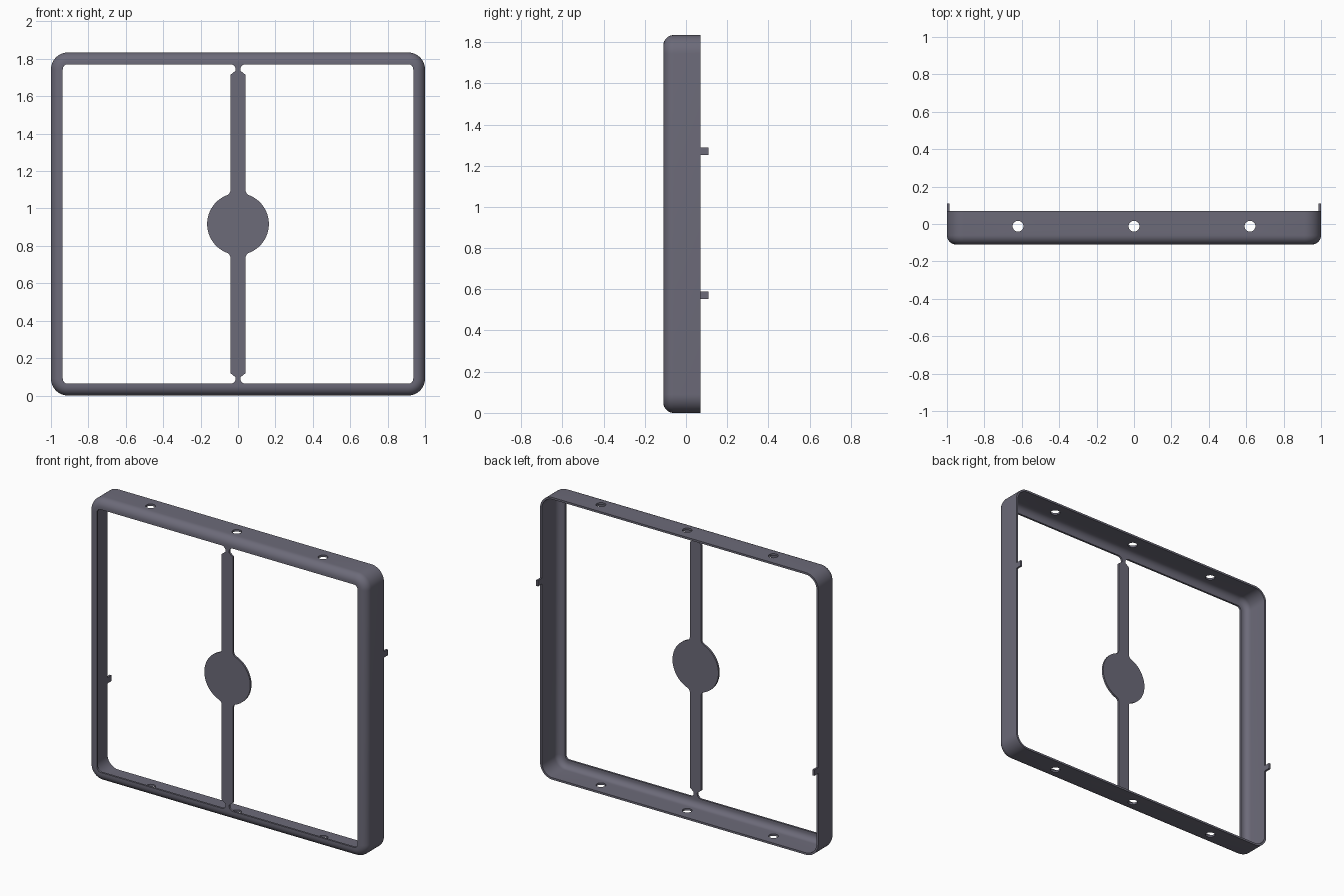
import bpy, bmesh, math
from mathutils import Matrix, Vector

if "Cube" in bpy.data.objects:
    bpy.data.objects.remove(bpy.data.objects["Cube"])

HX, HZ = 1.0, 0.917          # half width and half height
FRONT, BACK = -0.11, 0.07    # depth of the frame
T = 0.013                    # sheet thickness
LIP = 0.063                  # width of the front flange
CORNER, ROLL = 0.09, 0.05    # corner radius, front edge radius

mat = bpy.data.materials.new("slate grey")
mat.use_nodes = True
colour = (0.15, 0.145, 0.19, 1)
mat.diffuse_color = colour
mat.node_tree.nodes["Principled BSDF"].inputs["Base Color"].default_value = colour


def arc(cx, cy, r, a0, a1, n):
    """Points on an arc, angles in degrees."""
    angles = [math.radians(a0 + (a1 - a0) * i / n) for i in range(n + 1)]
    return [(cx + r * math.cos(a), cy + r * math.sin(a)) for a in angles]


def add_object(name, bm):
    bmesh.ops.recalc_face_normals(bm, faces=bm.faces)
    mesh = bpy.data.meshes.new(name)
    bm.to_mesh(mesh)
    bm.free()
    obj = bpy.data.objects.new(name, mesh)
    bpy.context.collection.objects.link(obj)
    obj.data.materials.append(mat)
    return obj


def activate(obj):
    bpy.ops.object.select_all(action='DESELECT')
    obj.select_set(True)
    bpy.context.view_layer.objects.active = obj


def smooth(obj):
    activate(obj)
    bpy.ops.object.shade_smooth_by_angle(angle=math.radians(35))


def rounded_rect(inset):
    """Rounded rectangle in x and z, inset from the outside."""
    r = CORNER - inset
    points = []
    for a, sx, sz in ((0, 1, 1), (90, -1, 1), (180, -1, -1), (270, 1, -1)):
        points += arc(sx * (HX - CORNER), sz * (HZ - CORNER), r, a, a + 90, 10)
    return points


# Frame: a thin L section with a rolled front edge, swept round the rectangle
section = [(0, BACK)] + arc(ROLL, FRONT + ROLL, ROLL, 180, 270, 8)
section += [(LIP, FRONT), (LIP, FRONT + T)]
section += arc(ROLL, FRONT + ROLL, ROLL - T, 270, 180, 8) + [(T, BACK)]
bm = bmesh.new()
loops = [[bm.verts.new((x, y, z + HZ)) for x, z in rounded_rect(d)] for d, y in section]
for i, a in enumerate(loops):
    b = loops[(i + 1) % len(loops)]
    for j in range(len(a)):
        k = (j + 1) % len(a)
        bm.faces.new((a[j], a[k], b[k], b[j]))
frame = add_object("frame", bm)

# Screw holes through the top and bottom walls
bm = bmesh.new()
for x in (-0.62, 0, 0.62):
    bmesh.ops.create_cone(bm, cap_ends=True, segments=32, radius1=0.029, radius2=0.029,
                          depth=2.2, matrix=Matrix.Translation((x, -0.012, HZ)))
cutter = add_object("hole_cutter", bm)
cutter.hide_render = True
cut = frame.modifiers.new("holes", 'BOOLEAN')
cut.operation = 'DIFFERENCE'
cut.solver = 'EXACT'
cut.object = cutter
activate(frame)
bpy.ops.object.modifier_apply(modifier=cut.name)
bpy.data.objects.remove(cutter)
smooth(frame)

# Centre bar: disc, filleted arms and narrow flared necks, one quarter mirrored
DISC, ARM, NECK, FIL = 0.165, 0.04, 0.0125, 0.03
fz = math.sqrt((DISC + FIL) ** 2 - (ARM + FIL) ** 2)
tangent = math.degrees(math.atan2(fz, ARM + FIL))
top = HZ - LIP
quarter = arc(0, 0, DISC, 0, tangent, 16)
quarter += arc(ARM + FIL, fz, FIL, 180 + tangent, 180, 6)[1:]
quarter += [(ARM, 0.798), (NECK, 0.82)]
quarter += arc(NECK + 0.028, top - 0.028, 0.028, 180, 90, 6)
half = quarter + [(-x, z) for x, z in reversed(quarter)]
outline = half + [(x, -z) for x, z in reversed(half[1:-1])]
bm = bmesh.new()
face = bm.faces.new([bm.verts.new((x, FRONT, z + HZ)) for x, z in outline])
ext = bmesh.ops.extrude_face_region(bm, geom=[face])
bmesh.ops.translate(bm, vec=Vector((0, T, 0)),
                    verts=[v for v in ext["geom"] if isinstance(v, bmesh.types.BMVert)])
smooth(add_object("centre_bar", bm))

# Small tabs behind the side walls, at different heights
for name, side, z in (("left_tab", 1, 1.27), ("right_tab", -1, 0.571)):
    bm = bmesh.new()
    bmesh.ops.create_cube(bm, size=1, matrix=Matrix.Translation(
        (side * (HX - T / 2), (BACK + 0.11) / 2, z)) @ Matrix.Diagonal((T, 0.11 - BACK, 0.038, 1)))
    add_object(name, bm)
